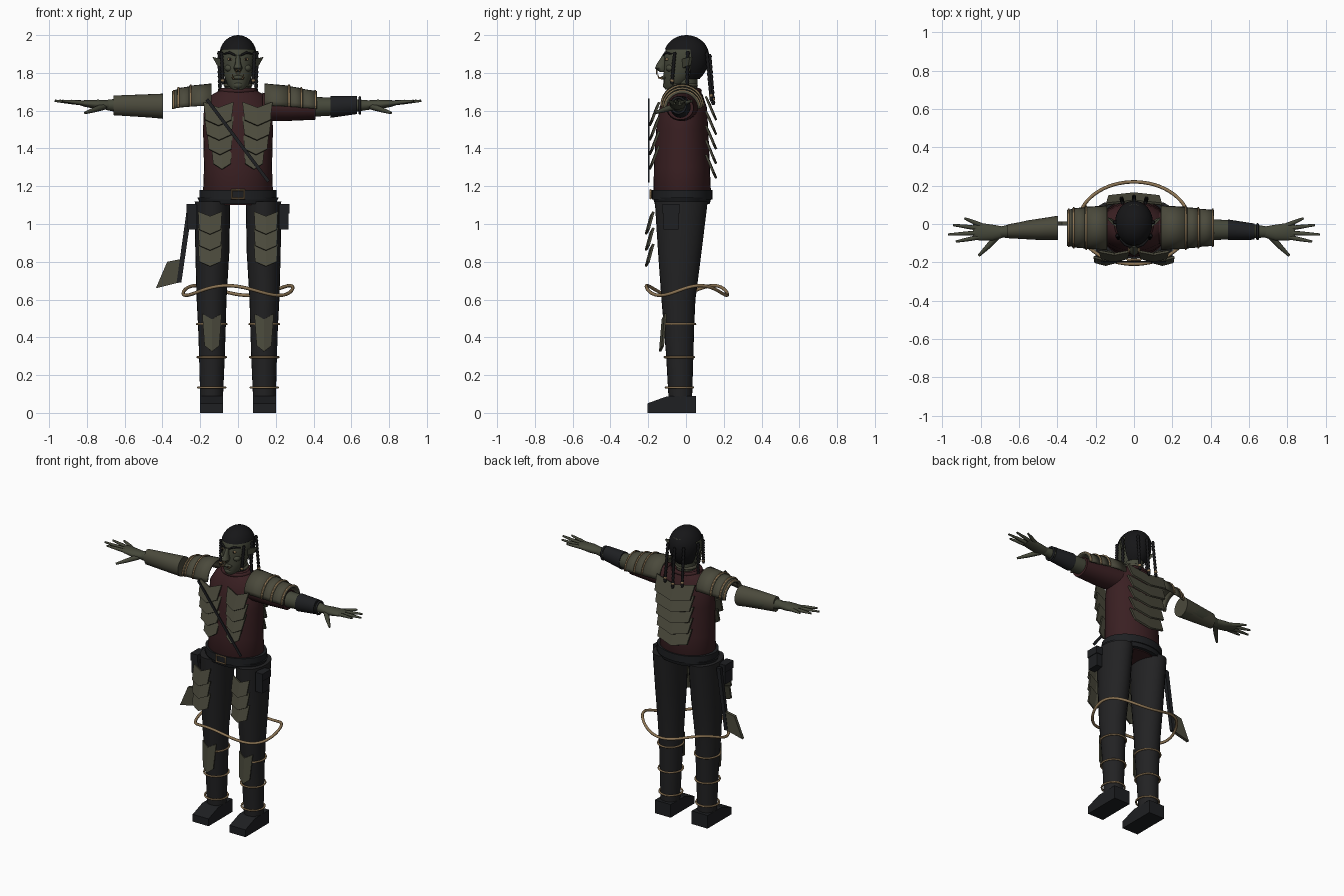
import bpy, bmesh, math
from mathutils import Vector

if "Cube" in bpy.data.objects:
    bpy.data.objects.remove(bpy.data.objects["Cube"])


def material(name, r, g, b):
    m = bpy.data.materials.new(name)
    m.diffuse_color = (r, g, b, 1)
    m.use_nodes = True
    m.node_tree.nodes["Principled BSDF"].inputs["Base Color"].default_value = (r, g, b, 1)
    return m


SKIN = material("green skin", .060, .064, .042)
PLATE = material("olive plate", .070, .068, .045)
CLOTH = material("dark cloth", .016, .016, .017)
LEATHER = material("dark leather", .013, .014, .016)
HAIR = material("black hair", .008, .008, .009)
VEST = material("maroon vest", .042, .014, .016)
ROPE = material("tan rope", .27, .18, .09)


def finish(name, bm, mat, smooth=True):
    bmesh.ops.recalc_face_normals(bm, faces=bm.faces)
    me = bpy.data.meshes.new(name)
    bm.to_mesh(me)
    bm.free()
    me.materials.append(mat)
    ob = bpy.data.objects.new(name, me)
    bpy.context.collection.objects.link(ob)
    if smooth:
        bpy.ops.object.select_all(action='DESELECT')
        ob.select_set(True)
        bpy.context.view_layer.objects.active = ob
        bpy.ops.object.shade_smooth_by_angle(angle=math.radians(45))
    return ob


def loft(name, rings, mat, axis='z', n=24):
    """Rings are (position, centre a, centre b, radius a, radius b)."""
    bm = bmesh.new()
    loops = []
    for p, ca, cb, ra, rb in rings:
        loop = []
        for i in range(n):
            t = math.tau * i / n
            a, b = ca + ra * math.cos(t), cb + rb * math.sin(t)
            loop.append(bm.verts.new((a, b, p) if axis == 'z' else (p, a, b)))
        loops.append(loop)
    for lo, hi in zip(loops, loops[1:]):
        for i in range(n):
            j = (i + 1) % n
            bm.faces.new((lo[i], lo[j], hi[j], hi[i]))
    bm.faces.new(loops[0])
    bm.faces.new(loops[-1])
    return finish(name, bm, mat)


def prism(name, points, push, mat):
    bm = bmesh.new()
    face = bm.faces.new([bm.verts.new(p) for p in points])
    out = bmesh.ops.extrude_face_region(bm, geom=[face])
    moved = [g for g in out["geom"] if isinstance(g, bmesh.types.BMVert)]
    bmesh.ops.translate(bm, verts=moved, vec=push)
    return finish(name, bm, mat, False)


def box(name, centre, size, mat):
    c, h = Vector(centre), Vector(size) / 2
    corners = [c + Vector((a * h.x, b * h.y, -h.z)) for a, b in ((-1, -1), (1, -1), (1, 1), (-1, 1))]
    return prism(name, corners, (0, 0, size[2]), mat)


def ball(name, centre, radii, mat):
    bm = bmesh.new()
    bmesh.ops.create_uvsphere(bm, u_segments=16, v_segments=10, radius=1)
    for v in bm.verts:
        v.co = Vector(a * b for a, b in zip(v.co, radii)) + Vector(centre)
    return finish(name, bm, mat)


def tube(name, points, radii, mat, closed=False):
    cu = bpy.data.curves.new(name, 'CURVE')
    cu.dimensions, cu.bevel_depth, cu.bevel_resolution, cu.use_fill_caps = '3D', 1, 2, True
    sp = cu.splines.new('POLY')
    sp.points.add(len(points) - 1)
    sp.use_cyclic_u = closed
    for i, p in enumerate(points):
        sp.points[i].co = (*p, 1)
        sp.points[i].radius = radii if isinstance(radii, float) else radii[i]
    cu.materials.append(mat)
    ob = bpy.data.objects.new(name, cu)
    bpy.context.collection.objects.link(ob)
    bpy.ops.object.select_all(action='DESELECT')
    ob.select_set(True)
    bpy.context.view_layer.objects.active = ob
    bpy.ops.object.convert(target='MESH')
    bpy.ops.object.shade_smooth_by_angle(angle=math.radians(50))


def oval(cx, cy, z, rx, ry, wave=0, n=32):
    return [(cx + rx * math.cos(t), cy + ry * math.sin(t), z + wave * math.sin(3 * t + .6))
            for t in (math.tau * i / n for i in range(n))]


def chevron(name, x, z, w, h, y_top, y_low, dip, taper=.9, bulge=.015):
    """A bent plate with a V-shaped upper and lower edge, flaring outwards."""
    bm = bmesh.new()
    rows = []
    for y, zz, ww in ((y_top, z, w), (y_low, z - h + dip, w * taper)):
        rows.append([bm.verts.new((x + u * ww / 2, y + math.copysign(bulge, y) * (1 - abs(u)),
                                   zz - dip * (1 - abs(u)))) for u in (-1, 0, 1)])
    for i in (0, 1):
        bm.faces.new((rows[0][i], rows[0][i + 1], rows[1][i + 1], rows[1][i]))
    ob = finish(name, bm, PLATE, False)
    mod = ob.modifiers.new("thickness", 'SOLIDIFY')
    mod.thickness, mod.offset = .012, 0


def arch(name, x0, x1, r0, r1, z0, z1, mat, thick=.012):
    """A half-round shell running along x."""
    bm = bmesh.new()
    rows = [[bm.verts.new((x, -.02 + r * math.cos(math.pi * i / 14), z + r * math.sin(math.pi * i / 14)))
             for i in range(15)] for x, r, z in ((x0, r0, z0), (x1, r1, z1))]
    for i in range(14):
        bm.faces.new((rows[0][i], rows[0][i + 1], rows[1][i + 1], rows[1][i]))
    ob = finish(name, bm, mat)
    mod = ob.modifiers.new("thickness", 'SOLIDIFY')
    mod.thickness, mod.offset = thick, 0


# Torso, collar and belt
loft("vest", [(1.10, 0, -.02, .15, .12), (1.17, 0, -.02, .185, .152), (1.3, 0, -.022, .18, .148),
              (1.5, 0, -.02, .185, .138), (1.62, 0, -.015, .18, .125), (1.68, 0, -.01, .145, .10),
              (1.715, 0, -.01, .085, .08)], VEST, n=32)
tube("collar", oval(0, -.01, 1.705, .088, .08), .014, VEST, True)
tube("necklace", oval(0, -.015, 1.735, .066, .068), .010, PLATE, True)
loft("belt", [(1.13, 0, -.02, .205, .16), (1.18, 0, -.02, .205, .16)], LEATHER, n=32)
loft("hip_band", [(1.105, 0, -.02, .2, .145), (1.14, 0, -.02, .215, .155)], LEATHER, n=32)
tube("buckle", [(x, -.187, z) for x, z in ((-.034, 1.135), (.034, 1.135), (.034, 1.18), (-.034, 1.18))],
     .006, ROPE, True)
prism("chest_strap", [(-.172, -.2, 1.655), (-.158, -.2, 1.665), (.168, -.2, 1.23), (.154, -.2, 1.22)],
      (0, .006, 0), LEATHER)

# Layered plates on the chest and back
for s, side in ((-1, "right"), (1, "left")):
    for i, (x, w) in enumerate(((.103, .16), (.1, .155), (.095, .14), (.085, .11))):
        chevron(f"{side}_chest_plate_{i + 1}", s * x, 1.645 - i * .077, w, .125, -.142, -.178, .03, .85)
for i in range(5):
    chevron(f"back_plate_{i + 1}", 0, 1.675 - i * .077, .29 - i * .012, .125, .105, .145, .03, .92)

# Neck and head
loft("neck", [(1.68, 0, 0, .06, .06), (1.8, 0, -.005, .058, .065)], SKIN)
loft("head", [(1.712, 0, -.08, .03, .03), (1.735, 0, -.06, .055, .058), (1.79, 0, -.03, .076, .088),
              (1.85, 0, -.005, .088, .112), (1.9, 0, 0, .094, .115), (1.95, 0, .003, .08, .1),
              (1.98, 0, .005, .05, .065)], SKIN)
bm = bmesh.new()
bmesh.ops.create_uvsphere(bm, u_segments=32, v_segments=20, radius=1)
for v in bm.verts:
    v.co = Vector((v.co.x * .1, v.co.y * .12 + .002, 1.89 + v.co.z * (.11 if v.co.z > 0 else .15)))
low = [f for f in bm.faces
       if f.calc_center_median().z < (1.925 if f.calc_center_median().y < .015 else 1.775)]
bmesh.ops.delete(bm, geom=low, context='FACES')
finish("hair_cap", bm, HAIR)
loft("nose", [(1.805, 0, -.125, .014, .014), (1.825, 0, -.133, .024, .032), (1.85, 0, -.125, .015, .028),
              (1.895, 0, -.112, .01, .012)], SKIN, n=12)
ball("lips", (0, -.115, 1.775), (.034, .018, .011), SKIN)
ball("chin", (0, -.095, 1.735), (.03, .028, .022), SKIN)
tube("nose_ring", [(.012 * math.cos(a), -.155, 1.805 + .012 * math.sin(a))
                   for a in (math.tau * k / 10 for k in range(10))], .003, ROPE, True)
for s, side in ((-1, "right"), (1, "left")):
    ball(f"{side}_cheek", (s * .045, -.082, 1.825), (.026, .025, .02), SKIN)
    ball(f"{side}_eye", (s * .042, -.1, 1.872), (.014, .01, .008), ROPE)
    ball(f"{side}_pupil", (s * .042, -.108, 1.872), (.005, .004, .006), HAIR)
    tube(f"{side}_brow", [(s * .015, -.12, 1.893), (s * .045, -.108, 1.908), (s * .075, -.078, 1.9)],
         [.005, .007, .004], HAIR)
    tube(f"{side}_tusk", [(s * .024, -.125, 1.77), (s * .028, -.145, 1.775), (s * .029, -.15, 1.795)],
         [.006, .005, .001], ROPE)
    prism(f"{side}_ear", [(s * .08, -.02, 1.825), (s * .085, -.025, 1.872), (s * .135, .02, 1.885),
                          (s * .112, .012, 1.84)], (0, .014, 0), SKIN)


# Braids with beads
def braid(name, top, end):
    a, b = Vector(top), Vector(end)
    tube(name, [a.lerp(b, k / 20) for k in range(21)], [.011 if k % 2 else .007 for k in range(21)], HAIR)
    ball(name + "_bead", a.lerp(b, .88), (.011, .011, .012), ROPE)


for s, side in ((-1, "right"), (1, "left")):
    braid(f"{side}_temple_braid", (s * .088, -.06, 1.91), (s * .08, -.075, 1.74))
    braid(f"{side}_side_braid", (s * .1, .01, 1.915), (s * .095, .005, 1.67))
    braid(f"{side}_back_braid", (s * .06, .11, 1.91), (s * .065, .135, 1.65))
braid("middle_back_braid", (0, .125, 1.9), (0, .145, 1.63))

# Arms: the left is sleeved, the right begins at the forearm
loft("left_sleeve", [(.13, -.02, 1.62, .085, .075), (.25, -.025, 1.615, .08, .07),
                     (.41, -.03, 1.615, .07, .063)], VEST, 'x')
loft("left_forearm", [(.4, -.03, 1.62, .055, .052), (.5, -.03, 1.622, .05, .048),
                      (.7, -.042, 1.63, .028, .024)], SKIN, 'x')
loft("left_bracer", [(.49, -.03, 1.62, .054, .058), (.63, -.04, 1.63, .042, .048)], LEATHER, 'x')
tube("left_wrist_cord", [(.645, -.04 + .038 * math.cos(t), 1.628 + .042 * math.sin(t))
                         for t in (math.tau * k / 16 for k in range(16))], .007, LEATHER, True)
loft("right_forearm", [(-.4, -.02, 1.62, .06, .063), (-.55, -.03, 1.625, .05, .052),
                       (-.7, -.042, 1.63, .028, .026)], SKIN, 'x')
loft("right_bracer", [(-.398, -.02, 1.624, .063, .066), (-.5, -.028, 1.626, .055, .06),
                      (-.66, -.038, 1.628, .036, .052)], PLATE, 'x')
for s, side in ((-1, "right"), (1, "left")):
    loft(f"{side}_palm", [(s * .68, -.042, 1.63, .028, .024), (s * .74, -.045, 1.632, .042, .026),
                          (s * .81, -.04, 1.638, .046, .018), (s * .84, -.038, 1.64, .036, .01)], SKIN, 'x')
    for i, (tip, y0, y1) in enumerate(((.885, -.01, .03), (.945, -.025, -.005), (.97, -.045, -.055),
                                       (.93, -.065, -.092))):
        tube(f"{side}_finger_{i + 1}", [(s * .79, y0, 1.637), (s * (.79 + tip) / 2, (y0 + y1) / 2, 1.645),
                                        (s * tip, y1, 1.652)], [.013, .011, .006], SKIN)
    tube(f"{side}_thumb", [(s * .71, -.06, 1.622), (s * .76, -.115, 1.605), (s * .81, -.165, 1.588)],
         [.018, .014, .007], SKIN)

# Shoulder guards with rope trim
for s, side, edges in ((-1, "right", (.14, .25, .315, .34)), (1, "left", (.14, .27, .335, .41))):
    for i, (a, b) in enumerate(zip(edges, edges[1:])):
        r = .11 - .008 * i
        z = 1.628 - .006 * i
        arch(f"{side}_shoulder_guard_{i + 1}", s * a, s * (b + .008), r, r - .006, z, z - .006, PLATE)
        arch(f"{side}_shoulder_trim_{i + 1}", s * (b - .004), s * (b + .004), r, r, z - .006, z - .006, ROPE)

# Legs, boots, leg plates, cords and pouches
for s, side in ((-1, "right"), (1, "left")):
    loft(f"{side}_trouser_leg", [(.07, s * .14, -.03, .06, .062), (.3, s * .138, -.033, .068, .072),
                                 (.45, s * .138, -.037, .073, .08), (.6, s * .14, -.04, .079, .09),
                                 (.85, s * .136, -.033, .09, .115), (1.12, s * .135, -.025, .094, .14)], CLOTH)
    prism(f"{side}_boot", [(s * .08, y, z) for y, z in ((-.205, 0), (-.205, .05), (-.1, .088),
                                                       (.052, .09), (.052, 0))], (s * .12, 0, 0), LEATHER)
    for i, (z, rx, ry) in enumerate(((.135, .072, .072), (.295, .076, .078), (.47, .078, .084))):
        tube(f"{side}_leg_cord_{i + 1}", oval(s * .139, -.035, z, rx, ry), .006, ROPE, True)
    for i in range(3):
        chevron(f"{side}_thigh_plate_{i + 1}", s * .148, 1.065 - i * .085, .125, .12, -.172, -.198, .025, .92)
    chevron(f"{side}_shin_plate", s * .138, .525, .1, .2, -.108, -.122, .03, .75)
    box(f"{side}_pouch", (s * .243, -.08, 1.035), (.05, .08, .13), LEATHER)
    box(f"{side}_pouch_flap", (s * .246, -.08, 1.08), (.054, .09, .05), LEATHER)
tube("loose_rope", oval(0, .005, .648, .29, .215, .026, 64), .009, ROPE, True)

# Axe hanging at the right hip
prism("axe_handle", [(-.268, -.01, 1.1), (-.24, -.01, 1.1), (-.3, -.01, .69), (-.325, -.01, .69)],
      (0, .025, 0), LEATHER)
prism("axe_blade", [(-.435, -.008, .66), (-.375, -.008, .8), (-.3, -.008, .815), (-.312, -.008, .69)],
      (0, .02, 0), PLATE)
